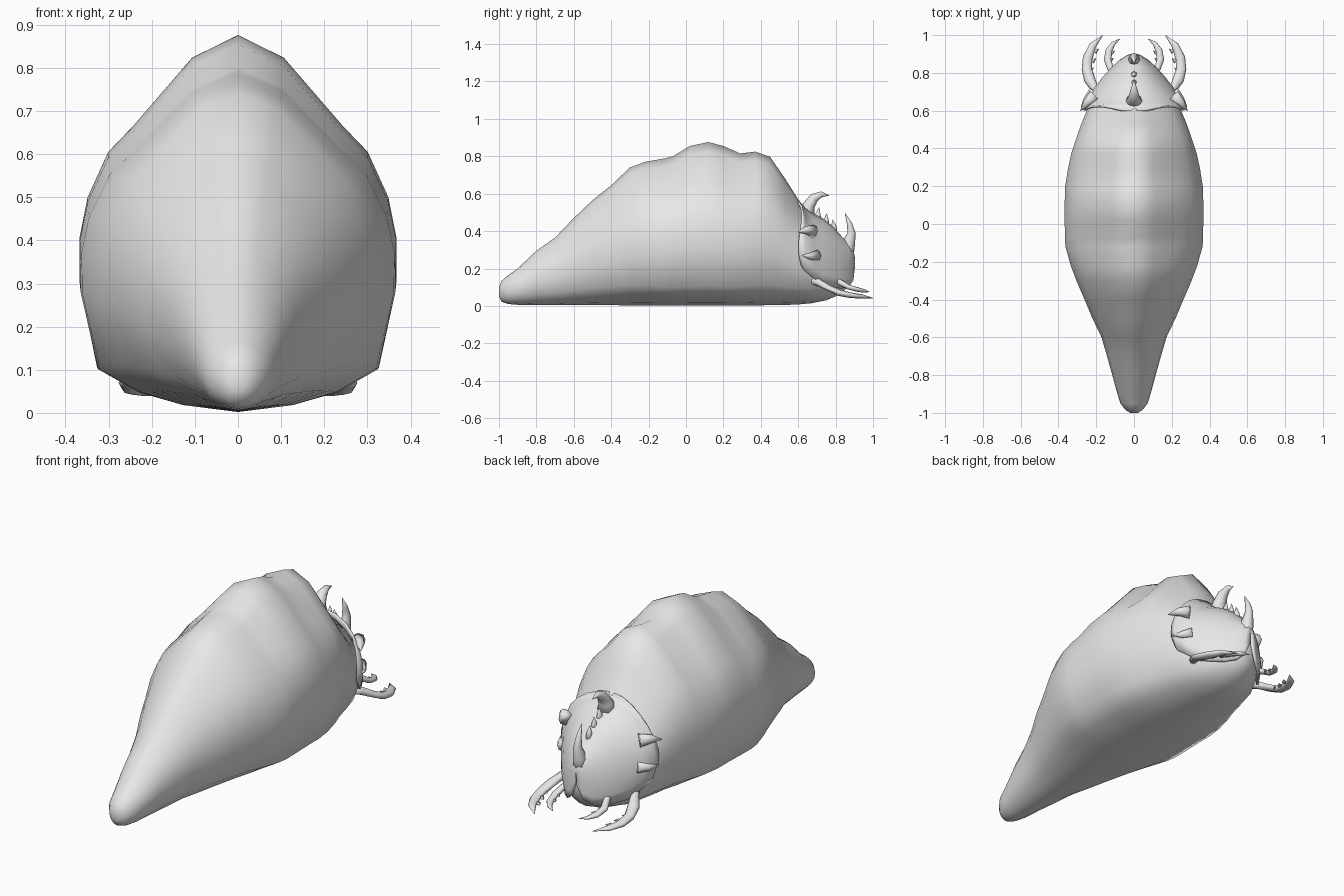
import bpy, bmesh, math
from mathutils import Vector

cube = bpy.data.objects.get("Cube")
if cube:
    bpy.data.objects.remove(cube, do_unlink=True)

grey = bpy.data.materials.new("plain grey")
grey.use_nodes = True
grey.diffuse_color = (0.8, 0.8, 0.8, 1)
grey.node_tree.nodes["Principled BSDF"].inputs["Base Color"].default_value = (0.8, 0.8, 0.8, 1)


def finish(bm, name, mirror=False):
    """Turn a bmesh into a smooth shaded object."""
    bmesh.ops.recalc_face_normals(bm, faces=bm.faces)
    mesh = bpy.data.meshes.new(name)
    bm.to_mesh(mesh)
    bm.free()
    mesh.materials.append(grey)
    for p in mesh.polygons:
        p.use_smooth = True
    ob = bpy.data.objects.new(name, mesh)
    bpy.context.collection.objects.link(ob)
    if mirror:
        ob.modifiers.new("mirror", 'MIRROR').use_mirror_merge = False
    return ob


def loft(bm, rings, closed=True, caps=True):
    """Skin a list of rings of points."""
    rows = [[bm.verts.new(p) for p in ring] for ring in rings]
    n = len(rows[0])
    for a, b in zip(rows, rows[1:]):
        for i in range(n if closed else n - 1):
            j = (i + 1) % n
            bm.faces.new((a[i], a[j], b[j], b[i]))
    if caps:
        bm.faces.new(rows[0])
        bm.faces.new(rows[-1])


def tube(bm, path, radii, hint=(0, 0, 1), sides=8):
    """Tapered tube; each radius is a (side, hint direction) pair."""
    path = [Vector(p) for p in path]
    rings = []
    for i, p in enumerate(path):
        t = (path[min(i + 1, len(path) - 1)] - path[max(i - 1, 0)]).normalized()
        side = t.cross(Vector(hint)).normalized()
        up = side.cross(t)
        rs, ru = radii[i]
        rings.append([p + side * rs * math.cos(k * math.tau / sides)
                      + up * ru * math.sin(k * math.tau / sides) for k in range(sides)])
    loft(bm, rings)


# Body: half section (share of width, share of height), blended to an ellipse at the ends
SECTION = [(0, 1), (.29, .94), (.66, .76), (.82, .69), (.95, .57), (1, .465),
           (1, .35), (.89, .12), (.63, .055), (.35, .02), (0, 0)]
# y, half width, bottom, top, roundness
STATIONS = [
    (-1.0, .02, .05, .10, 1), (-.985, .045, .022, .135, 1), (-.95, .072, .01, .165, 1),
    (-.9, .088, .006, .2, .9), (-.8, .115, .005, .295, .8), (-.7, .143, .005, .365, .7),
    (-.6, .172, .005, .47, .6), (-.5, .22, .004, .565, .5), (-.4, .262, .004, .645, .4),
    (-.3, .305, .003, .74, .3), (-.22, .335, .003, .77, .2), (-.12, .363, .002, .788, .1),
    (-.07, .366, .002, .8, .05), (.02, .367, .002, .855, 0), (.12, .367, .002, .876, 0),
    (.2, .364, .002, .855, 0), (.29, .35, .002, .815, .05), (.37, .333, .003, .825, .1),
    (.45, .307, .004, .797, .2), (.53, .279, .005, .68, .3), (.6, .25, .008, .57, .4),
    (.67, .225, .014, .48, .5), (.75, .18, .03, .42, .7), (.82, .125, .06, .35, .9),
    (.865, .075, .10, .29, 1), (.885, .03, .16, .25, 1)]


def body_ring(y, w, bottom, top, e):
    half = []
    for i, (u, v) in enumerate(SECTION):
        a = math.pi * i / 10
        u = u * (1 - e) + math.sin(a) * e
        v = v * (1 - e) + (.5 + .5 * math.cos(a)) * e
        half.append((w * u, y, bottom + (top - bottom) * v))
    return half + [(-x, yy, z) for x, yy, z in half[-2:0:-1]]


bm = bmesh.new()
loft(bm, [body_ring(*s) for s in STATIONS])
finish(bm, "body")

# Head shield: arched plate over the front of the body
SHIELD = [(.60, .268, .31, .565), (.635, .272, .28, .53), (.68, .238, .245, .495),
          (.73, .205, .21, .47), (.78, .165, .19, .43), (.83, .12, .17, .375),
          (.87, .075, .165, .335), (.895, .035, .18, .30), (.903, .006, .22, .26)]
bm = bmesh.new()
rings = []
for y, w, low, top in SHIELD:
    ring = []
    for k in range(-8, 9):
        a = math.radians(k * 14)
        # pull the back rim forward between the corner points
        notch = .03 * math.sin(2 * a) ** 2 if y < .61 else 0
        ring.append((w * math.sin(a), y + notch, low + (top - low) * math.cos(a)))
    rings.append(ring)
loft(bm, rings, closed=False, caps=False)
shield = finish(bm, "head_shield")
thick = shield.modifiers.new("thickness", 'SOLIDIFY')
thick.thickness = .012

# Spiked corners of the shield
bm = bmesh.new()
for path, r in [([(.21, .68, .40), (.25, .64, .405), (.283, .60, .395)], .035),
                ([(.21, .70, .27), (.25, .66, .265), (.28, .62, .27)], .03)]:
    tube(bm, path, [(r, r), (r * .6, r * .6), (.002, .002)])
finish(bm, "shield_corner_spikes", mirror=True)

# Horns along the centre line
HORNS = {
    "upper_horn": ([(0, .645, .47), (0, .655, .535), (0, .685, .578), (0, .725, .597), (0, .765, .59)],
                   [(.042, .055), (.033, .038), (.026, .026), (.015, .014), (.001, .001)]),
    "nose_horn": ([(0, .845, .25), (0, .868, .33), (0, .885, .39), (0, .874, .44), (0, .85, .497)],
                  [(.05, .045), (.036, .03), (.022, .02), (.014, .013), (.001, .001)]),
    "ridge_spike_back": ([(0, .70, .45), (0, .705, .49), (0, .712, .525)],
                         [(.03, .02), (.014, .012), (.001, .001)]),
    "ridge_spike_middle": ([(0, .74, .42), (0, .75, .46), (0, .752, .495)],
                           [(.028, .02), (.013, .012), (.001, .001)]),
    "ridge_spike_front": ([(0, .785, .39), (0, .79, .43), (0, .785, .462)],
                          [(.026, .02), (.013, .012), (.001, .001)]),
}
for name, (path, radii) in HORNS.items():
    bm = bmesh.new()
    tube(bm, path, radii, hint=(1, 0, 0))
    finish(bm, name, mirror=False)

# Curved jaws with teeth on the inner edge
JAWS = {
    "outer_jaw": ([(.18, .67, .14), (.205, .71, .125), (.235, .765, .095), (.25, .82, .07),
                   (.245, .88, .057), (.218, .945, .05), (.165, 1.0, .042)],
                  [(.022, .025), (.02, .02), (.03, .016), (.027, .017), (.026, .015),
                   (.019, .011), (.001, .001)],
                  [(.235, .81, .07), (.222, .86, .06), (.208, .91, .053)], .022),
    "inner_jaw": ([(.10, .79, .15), (.125, .825, .125), (.14, .87, .10), (.132, .92, .087),
                   (.11, .955, .08), (.075, .98, .075)],
                  [(.018, .018), (.017, .016), (.02, .013), (.018, .012), (.012, .009), (.001, .001)],
                  [(.125, .865, .10), (.118, .905, .09)], .017),
}
for name, (path, radii, teeth, size) in JAWS.items():
    bm = bmesh.new()
    tube(bm, path, radii)
    for x, y, z in teeth:
        tube(bm, [(x, y, z), (x - size, y + size * .8, z)], [(size * .6, .008), (.001, .001)], sides=6)
    finish(bm, name, mirror=True)
